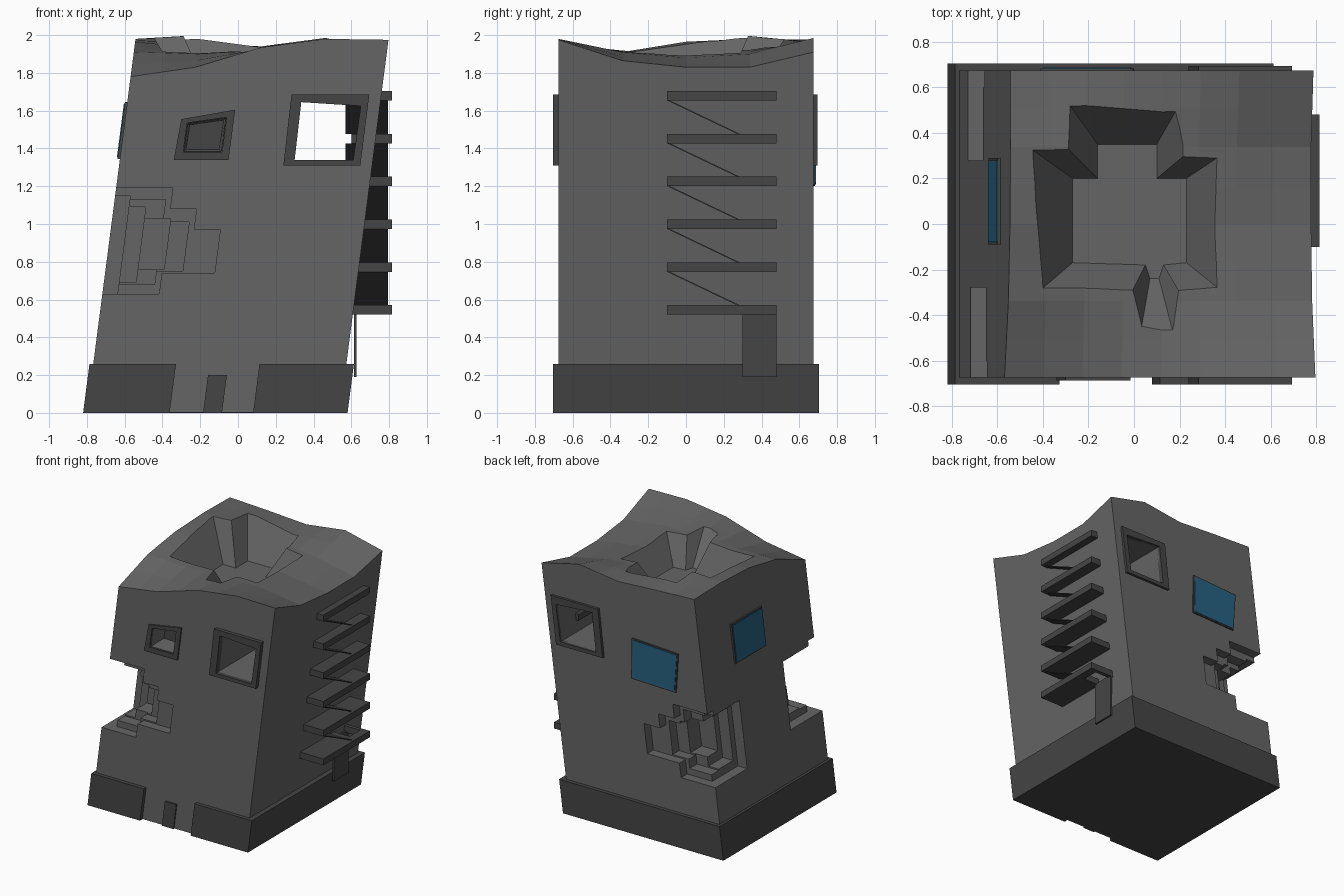
import bpy, bmesh

if "Cube" in bpy.data.objects:
    bpy.data.objects.remove(bpy.data.objects["Cube"])

LEAN = 0.13  # the whole block leans sideways with height


def material(name, rgb):
    m = bpy.data.materials.new(name)
    m.diffuse_color = (*rgb, 1)
    m.use_nodes = True
    m.node_tree.nodes["Principled BSDF"].inputs["Base Color"].default_value = m.diffuse_color
    return m


CONCRETE = material("concrete grey", (0.13, 0.13, 0.13))
DARK = material("dark grey", (0.06, 0.06, 0.06))
BLUE = material("window blue", (0.02, 0.12, 0.22))


def finish(name, bm, mat, lean):
    if lean:
        for v in bm.verts:
            v.co.x += LEAN * (v.co.z - 1)
    bmesh.ops.recalc_face_normals(bm, faces=bm.faces)
    me = bpy.data.meshes.new(name)
    bm.to_mesh(me)
    bm.free()
    if mat:
        me.materials.append(mat)
    ob = bpy.data.objects.new(name, me)
    bpy.context.collection.objects.link(ob)
    return ob


def loft(name, a, b, mat=None, lean=False):
    """Solid between two matching outlines of 3D points."""
    bm = bmesh.new()
    va, vb = [bm.verts.new(p) for p in a], [bm.verts.new(p) for p in b]
    n = len(a)
    bm.faces.new(va)
    bm.faces.new(vb)
    for i in range(n):
        j = (i + 1) % n
        bm.faces.new((va[i], va[j], vb[j], vb[i]))
    return finish(name, bm, mat, lean)


def box(name, x, y, z, mat=None, lean=True):
    ring = [(x[0], y[0]), (x[1], y[0]), (x[1], y[1]), (x[0], y[1])]
    return loft(name, [(*p, z[0]) for p in ring], [(*p, z[1]) for p in ring], mat, lean)


def frame(name, outer, inner, y0, y1):
    """Window surround: a flat ring with thickness along y."""
    bm = bmesh.new()
    rows = [[bm.verts.new((p[0], y, p[1])) for p in pts]
            for pts, y in ((outer, y0), (outer, y1), (inner, y1), (inner, y0))]
    for k in range(4):
        r, s = rows[k], rows[(k + 1) % 4]
        for i in range(4):
            j = (i + 1) % 4
            bm.faces.new((r[i], r[j], s[j], s[i]))
    return finish(name, bm, DARK, False)


def cut(target, cutter):
    mod = target.modifiers.new("cut", 'BOOLEAN')
    mod.operation, mod.solver, mod.object = 'DIFFERENCE', 'EXACT', cutter
    deps = bpy.context.evaluated_depsgraph_get()
    me = bpy.data.meshes.new_from_object(target.evaluated_get(deps))
    target.modifiers.clear()
    target.data = me
    bpy.data.objects.remove(cutter)


# Tower body with a wavy, broken top
HEIGHTS = [[1.78, 1.83, 1.935, 1.98, 1.975],
           [1.91, 1.90, 1.92, 1.91, 1.865],
           [1.965, 1.93, 1.92, 1.88, 1.83],
           [1.98, 2.00, 1.93, 1.90, 1.83],
           [1.975, 1.96, 1.94, 1.985, 1.91]]


def top_height(x, y):
    u, v = (x / 0.67 + 1) * 2, (y / 0.675 + 1) * 2
    i, j = max(0, min(3, int(u))), max(0, min(3, int(v)))
    u, v = u - i, v - j
    u, v = (t * 0.5 + 0.5 * t * t * (3 - 2 * t) for t in (u, v))
    lo = HEIGHTS[j][i] * (1 - u) + HEIGHTS[j][i + 1] * u
    hi = HEIGHTS[j + 1][i] * (1 - u) + HEIGHTS[j + 1][i + 1] * u
    return lo * (1 - v) + hi * v


bm = bmesh.new()
bmesh.ops.create_grid(bm, x_segments=8, y_segments=8, size=1)
for v in bm.verts:
    v.co.x *= 0.67
    v.co.y *= 0.675
ext = bmesh.ops.extrude_face_region(bm, geom=bm.faces[:], use_keep_orig=True)
top = {g for g in ext["geom"] if isinstance(g, bmesh.types.BMVert)}
for v in bm.verts:
    v.co.z = top_height(v.co.x, v.co.y) if v in top else 0.002
body = finish("tower_body", bm, CONCRETE, True)

# Crater in the roof: sloping sides from rim to floor
rim = [(-.41, -.29), (-.41, .30), (-.26, .30), (-.26, .49), (.18, .49), (.22, .30),
       (.38, .30), (.38, -.29), (.20, -.30), (.17, -.47), (.03, -.47), (-.01, -.30)]
floor = [(-.27, -.17), (-.27, .20), (-.16, .20), (-.16, .35), (.10, .35), (.10, .20),
         (.23, .20), (.23, -.17), (.13, -.18), (.11, -.24), (.07, -.24), (.05, -.18)]
wide = [(p[0] + 1.4 * (q[0] - p[0]), p[1] + 1.4 * (q[1] - p[1])) for p, q in zip(floor, rim)]
cut(body, loft("crater_cutter", [(*p, 1.70) for p in floor], [(*p, 2.022) for p in wide]))

# Stepped holes blown out of the two left corners: (x end, y end, z low, z high)
STEPS = [(-.37, -.60, .63, 1.19), (-.23, -.60, .74, 1.08), (-.09, -.60, .74, .97),
         (-.59, -.28, .63, 1.15),
         (-.40, -.51, .68, 1.13), (-.26, -.52, .75, 1.01),
         (-.50, -.33, .69, 1.09), (-.36, -.38, .76, 1.03)]
for side, drop in ((1, 0), (-1, .09)):
    for x1, y1, z0, z1 in STEPS:
        cut(body, box("corner_cutter", (-1, x1), sorted((-side, side * y1)), (z0 - drop, z1 - drop)))

# Large window running right through the block, with a frame on each side
big_out = [(.24, 1.31), (.648, 1.31), (.695, 1.685), (.283, 1.685)]
big_in = [(.30, 1.34), (.61, 1.34), (.65, 1.625), (.335, 1.645)]
cut(body, loft("window_cutter", [(p[0], -1, p[1]) for p in big_in], [(p[0], 1, p[1]) for p in big_in]))
frame("front_window_frame", big_out, big_in, -.705, -.66)
frame("back_window_frame", big_out, big_in, .66, .695)

# Small crooked window recess on the front
small_out = [(-.34, 1.34), (-.05, 1.34), (-.015, 1.605), (-.30, 1.555)]
small_in = [(-.29, 1.38), (-.085, 1.38), (-.06, 1.565), (-.27, 1.535)]
small_deep = [(-.275, 1.395), (-.10, 1.395), (-.075, 1.55), (-.255, 1.525)]
cut(body, loft("recess_cutter", [(p[0], -.72, p[1]) for p in small_in], [(p[0], -.53, p[1]) for p in small_deep]))
frame("small_window_frame", small_out, small_in, -.687, -.66)
loft("small_window_pane", [(p[0], -.532, p[1]) for p in small_deep],
     [(p[0], -.525, p[1]) for p in small_deep], DARK)

# Blue windows on the left and back walls, each on a dark surround
box("left_window_frame", (-.683, -.66), (-.09, .29), (1.345, 1.645), DARK)
box("left_window_pane", (-.687, -.68), (-.08, .28), (1.355, 1.635), BLUE)
bx = [(-.39, 1.20), (0, 1.21), (-.005, 1.53), (-.41, 1.51)]
bp = [(-.38, 1.21), (-.01, 1.22), (-.015, 1.52), (-.40, 1.50)]
loft("back_window_surround", [(p[0], .66, p[1]) for p in bx], [(p[0], .684, p[1]) for p in bx], DARK)
loft("back_window_pane", [(p[0], .68, p[1]) for p in bp], [(p[0], .688, p[1]) for p in bp], BLUE)

# Base plinth with a gap at the front for the door
box("base_plinth", (-.69, .71), (-.66, .705), (0, .26), DARK)
box("base_front_left", (-.69, -.232), (-.705, -.655), (0, .26), DARK)
box("base_front_right", (.21, .71), (-.705, -.655), (0, .26), DARK)
box("door", (-.055, .045), (-.685, -.66), (0, .20), DARK)

# Fire escape: landings, flights between them, and a ladder
levels = [.545 + .2268 * i for i in range(6)]
box("lowest_landing", (.55, .815), (-.10, .32), (.52, .57), DARK, False)
box("lowest_landing_end", (.55, .815), (.45, .48), (.52, .57), DARK, False)
box("lowest_landing_rail", (.75, .815), (.32, .45), (.52, .57), DARK, False)
for z in levels[1:]:
    box("landing", (.6, .815), (-.10, .48), (z - .025, z + .025), DARK, False)
for lo, hi in zip(levels, levels[1:]):
    side = [(-.10, hi - .025), (.27, lo + .025), (.285, lo + .025), (-.085, hi - .025)]
    loft("stair_flight", [(.57, *p) for p in side], [(.795, *p) for p in side], DARK)
box("ladder", (.615, .628), (.30, .48), (.19, .53), DARK, False)
